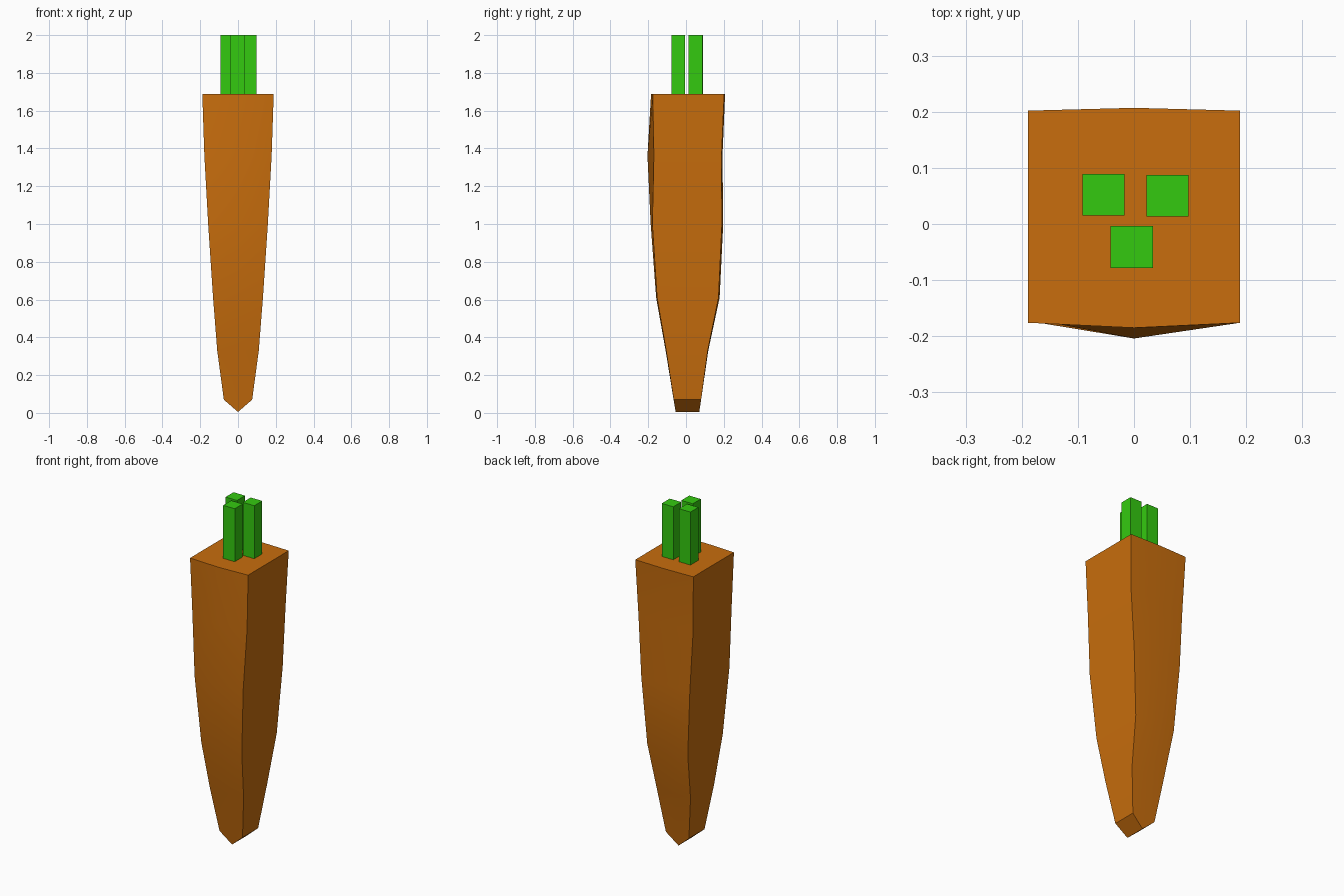
import bpy, bmesh, math

if "Cube" in bpy.data.objects:
    bpy.data.objects.remove(bpy.data.objects["Cube"])


def material(name, color):
    m = bpy.data.materials.new(name)
    m.diffuse_color = (*color, 1)
    m.use_nodes = True
    m.node_tree.nodes["Principled BSDF"].inputs["Base Color"].default_value = m.diffuse_color
    return m


orange = material("orange_root", (0.58, 0.155, 0.004))
green = material("green_stalk", (0.034, 0.59, 0.005))


def add_object(name, bm, mat):
    bmesh.ops.recalc_face_normals(bm, faces=bm.faces)
    me = bpy.data.meshes.new(name)
    bm.to_mesh(me)
    bm.free()
    me.materials.append(mat)
    ob = bpy.data.objects.new(name, me)
    bpy.context.collection.objects.link(ob)
    return ob


# Root: six-sided rings
# side z, half width, front corner y, front mid y, back corner y, back mid y, mid z
rings = [
    (0.07, 0.075, -0.065, -0.055, 0.08, 0.07, 0.005),
    (0.33, 0.11, -0.105, -0.108, 0.115, 0.118, 0.33),
    (0.61, 0.132, -0.153, -0.158, 0.172, 0.178, 0.61),
    (1.00, 0.158, -0.178, -0.187, 0.190, 0.197, 1.00),
    (1.36, 0.178, -0.170, -0.204, 0.188, 0.193, 1.36),
    (1.688, 0.189, -0.176, -0.185, 0.202, 0.207, 1.688),
]
bm = bmesh.new()
loops = []
for z, w, fc, fm, bc, bk, mz in rings:
    pts = [(-w, fc, z), (0, fm, mz), (w, fc, z), (w, bc, z), (0, bk, mz), (-w, bc, z)]
    loops.append([bm.verts.new(p) for p in pts])
for a, b in zip(loops, loops[1:]):
    for i in range(6):
        j = (i + 1) % 6
        bm.faces.new((a[i], a[j], b[j], b[i]))
# Flat top and wedge-shaped tip
bm.faces.new(loops[-1])
v = loops[0]
bm.faces.new((v[0], v[5], v[4], v[1]))
bm.faces.new((v[1], v[4], v[3], v[2]))
root = add_object("carrot_root", bm, orange)
root.data.shade_smooth()
root.data.set_sharp_from_angle(angle=math.radians(30))

# Stalks: three square posts
for n, (x, y) in enumerate([(-0.054, 0.052), (0.0595, 0.05), (-0.004, -0.041)], 1):
    bm = bmesh.new()
    bmesh.ops.create_cube(bm, size=1)
    bmesh.ops.scale(bm, vec=(0.075, 0.074, 0.312), verts=bm.verts)
    bmesh.ops.translate(bm, vec=(x, y, 1.844), verts=bm.verts)
    add_object(f"stalk_{n}", bm, green)
